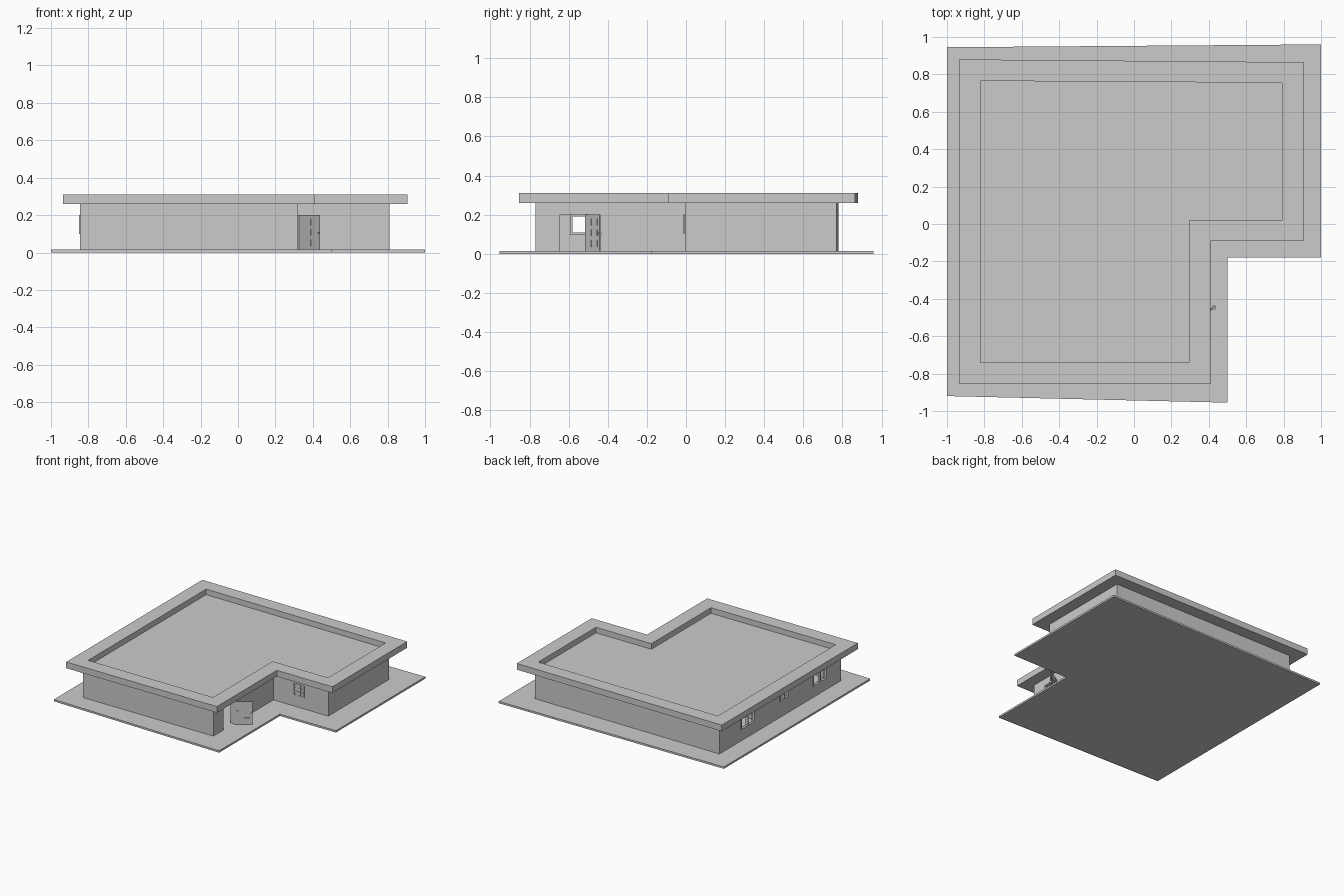
import bpy, bmesh, math
from mathutils import Matrix, Vector

if "Cube" in bpy.data.objects:
    bpy.data.objects.remove(bpy.data.objects["Cube"])


def finish(name, bm):
    bmesh.ops.recalc_face_normals(bm, faces=bm.faces)
    me = bpy.data.meshes.new(name)
    bm.to_mesh(me)
    bm.free()
    ob = bpy.data.objects.new(name, me)
    bpy.context.collection.objects.link(ob)
    return ob


def loop(bm, pts, z):
    return [bm.verts.new((x, y, z)) for x, y in pts]


def sides(bm, a, b):
    n = len(a)
    for i in range(n):
        j = (i + 1) % n
        bm.faces.new((a[i], a[j], b[j], b[i]))


def prism(name, pts, z0, z1):
    bm = bmesh.new()
    lo, hi = loop(bm, pts, z0), loop(bm, pts, z1)
    sides(bm, lo, hi)
    bm.faces.new(lo)
    bm.faces.new(hi)
    return finish(name, bm)


def ring(name, outer, inner, z0, z1):
    bm = bmesh.new()
    loops = [loop(bm, outer, z0), loop(bm, outer, z1), loop(bm, inner, z1), loop(bm, inner, z0)]
    for i in range(4):
        sides(bm, loops[i], loops[(i + 1) % 4])
    return finish(name, bm)


def add_box(bm, lo, hi):
    lo, hi = Vector(lo), Vector(hi)
    bmesh.ops.create_cube(bm, size=1, matrix=Matrix.Translation((lo + hi) / 2) @ Matrix.Diagonal((*(hi - lo), 1)))


def boxes(name, items):
    bm = bmesh.new()
    for lo, hi in items:
        add_box(bm, lo, hi)
    return finish(name, bm)


def cut(ob, lo, hi):
    cutter = boxes("cutter", [(lo, hi)])
    cutter.hide_render = True
    m = ob.modifiers.new("opening", 'BOOLEAN')
    m.operation, m.solver, m.object = 'DIFFERENCE', 'EXACT', cutter
    bpy.context.view_layer.objects.active = ob
    bpy.ops.object.modifier_apply(modifier=m.name)
    bpy.data.objects.remove(cutter)


G, W = 0.015, 0.26  # ground top, wall top

# paved ground slab
prism("ground_slab", [(-1, -.92), (.5, -.955), (.5, -.18), (1, -.18), (1, .96), (-1, .945)], 0, G)

# outer walls
outer = [(-.845, -.77), (.32, -.77), (.32, -.005), (.81, -.005), (.81, .77), (-.845, .78)]
inner = [(-.815, -.74), (.29, -.74), (.29, .025), (.78, .025), (.78, .74), (-.815, .75)]
walls = ring("outer_walls", outer, inner, G, W)

# door and window openings
cut(walls, (.25, -.645, G - .01), (.36, -.51, .2))
windows = [(.33, .51, .1), (-.10, .01, .14), (-.59, -.41, .1)]
for y0, y1, z0 in windows:
    cut(walls, (-.9, y0, z0), (-.78, y1, .2))

# flat roof: overhanging parapet around a recessed deck
eave = [(-.935, -.855), (.41, -.855), (.41, -.09), (.905, -.09), (.905, .865), (-.935, .88)]
deck = [(-.82, -.74), (.295, -.74), (.295, .02), (.79, .02), (.79, .755), (-.82, .765)]
bm = bmesh.new()
base, low, top = loop(bm, eave, W), loop(bm, eave, .31), loop(bm, deck, .31)
floor = loop(bm, deck, .265)
for a, b in ((base, low), (low, top), (top, floor)):
    sides(bm, a, b)
bm.faces.new(base)
bm.faces.new(floor)
finish("roof", bm)

# interior partitions
boxes("partitions", [
    ((.265, .14, G), (.285, .745, W)),
    ((-.27, .14, G), (-.25, .745, W)),
    ((-.815, .13, G), (-.25, .15, W)),
    ((-.815, -.22, G), (-.28, -.20, W)),
])

# left wall window frames with centre bar
for i, (y0, y1, z0) in enumerate(windows):
    t, x0, x1, ym = .01, -.85, -.83, (y0 + y1) / 2
    boxes(f"window_frame_{i + 1}", [
        ((x0, y0, z0), (x1, y1, z0 + t)), ((x0, y0, .2 - t), (x1, y1, .2)),
        ((x0, y0, z0 + t), (x1, y0 + t, .2 - t)), ((x0, y1 - t, z0 + t), (x1, y1, .2 - t)),
        ((x0, ym - t / 2, z0 + t), (x1, ym + t / 2, .2 - t)),
    ])

# grille on the wing wall
bars = [((.5, -.012, .105), (.507, .0, .2))]
bars += [((x, -.008, .105), (x + .005, .0, .2)) for x in (.53, .56, .59)]
bars += [((.507, -.008, z), (.595, .0, z + .005)) for z in (.105, .135, .165, .195)]
boxes("window_grille", bars)

# open door, hinged at the opening's far side, with raised panels and a handle
L, T = .135, .008
parts = [((0, -T, G), (L, 0, .2))]
for c in range(2):
    for r in range(3):
        x, z = .018 + c * .056, .035 + r * .055
        for side in (-T - .002, -.0005):
            parts.append(((x, side, z), (x + .043, side + .0025, z + .035)))
parts.append(((L - .015, -T - .008, .1), (L - .005, .008, .11)))
door = boxes("door", parts)
door.location = (.322, -.51, 0)
door.rotation_euler = (0, 0, math.radians(33))
